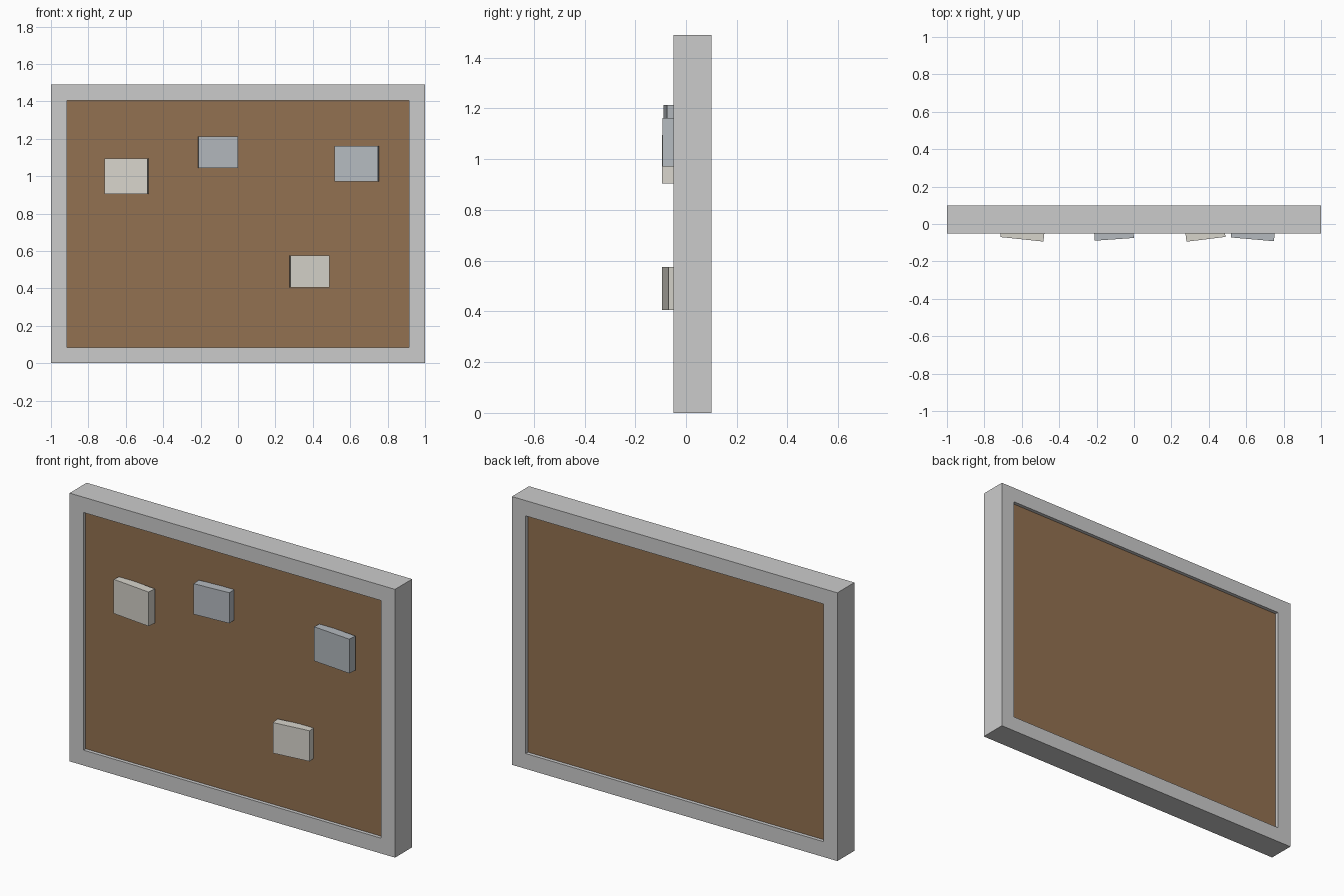
import bpy, bmesh
from math import radians

if "Cube" in bpy.data.objects:
    bpy.data.objects.remove(bpy.data.objects["Cube"])


def material(name, rgb):
    m = bpy.data.materials.new(name)
    m.diffuse_color = (*rgb, 1)
    m.use_nodes = True
    m.node_tree.nodes["Principled BSDF"].inputs["Base Color"].default_value = m.diffuse_color
    return m


def box(name, centre, size, mat, angle=0):
    bpy.ops.mesh.primitive_cube_add(size=1, location=centre)
    ob = bpy.context.object
    ob.name = name
    ob.scale = size
    ob.rotation_euler.z = radians(angle)
    ob.data.materials.append(mat)
    return ob


cork = material("cork", (0.29, 0.165, 0.082))
cream = material("cream_paper", (0.68, 0.66, 0.60))
grey = material("grey_paper", (0.46, 0.49, 0.52))

# Frame: rectangular ring extruded front to back
FRONT, BACK = -0.05, 0.10
bm = bmesh.new()


def loop(x, z0, z1, y):
    return [bm.verts.new(p) for p in ((-x, y, z0), (x, y, z0), (x, y, z1), (-x, y, z1))]


loops = [loop(1.0, 0, 1.49, FRONT), loop(1.0, 0, 1.49, BACK),
         loop(0.915, 0.085, 1.405, BACK), loop(0.915, 0.085, 1.405, FRONT)]
for a, b in zip(loops, loops[1:] + loops[:1]):
    for i in range(4):
        j = (i + 1) % 4
        bm.faces.new((a[i], a[j], b[j], b[i]))
bmesh.ops.recalc_face_normals(bm, faces=bm.faces)
mesh = bpy.data.meshes.new("frame")
bm.to_mesh(mesh)
bm.free()
bpy.context.collection.objects.link(bpy.data.objects.new("frame", mesh))

# Cork panel, recessed on both sides
box("cork_panel", (0, 0.025, 0.745), (1.83, 0.11, 1.32), cork)

# Pinned notes, each turned slightly about the vertical
notes = [(-0.597, 1.00, 0.232, 0.19, -6, cream),
         (-0.107, 1.128, 0.21, 0.17, 4, grey),
         (0.635, 1.067, 0.232, 0.19, -5, grey),
         (0.382, 0.49, 0.21, 0.17, 7, cream)]
for n, (x, z, w, h, angle, mat) in enumerate(notes, 1):
    box(f"note_{n}", (x, -0.057, z), (w, 0.05, h), mat, angle)
